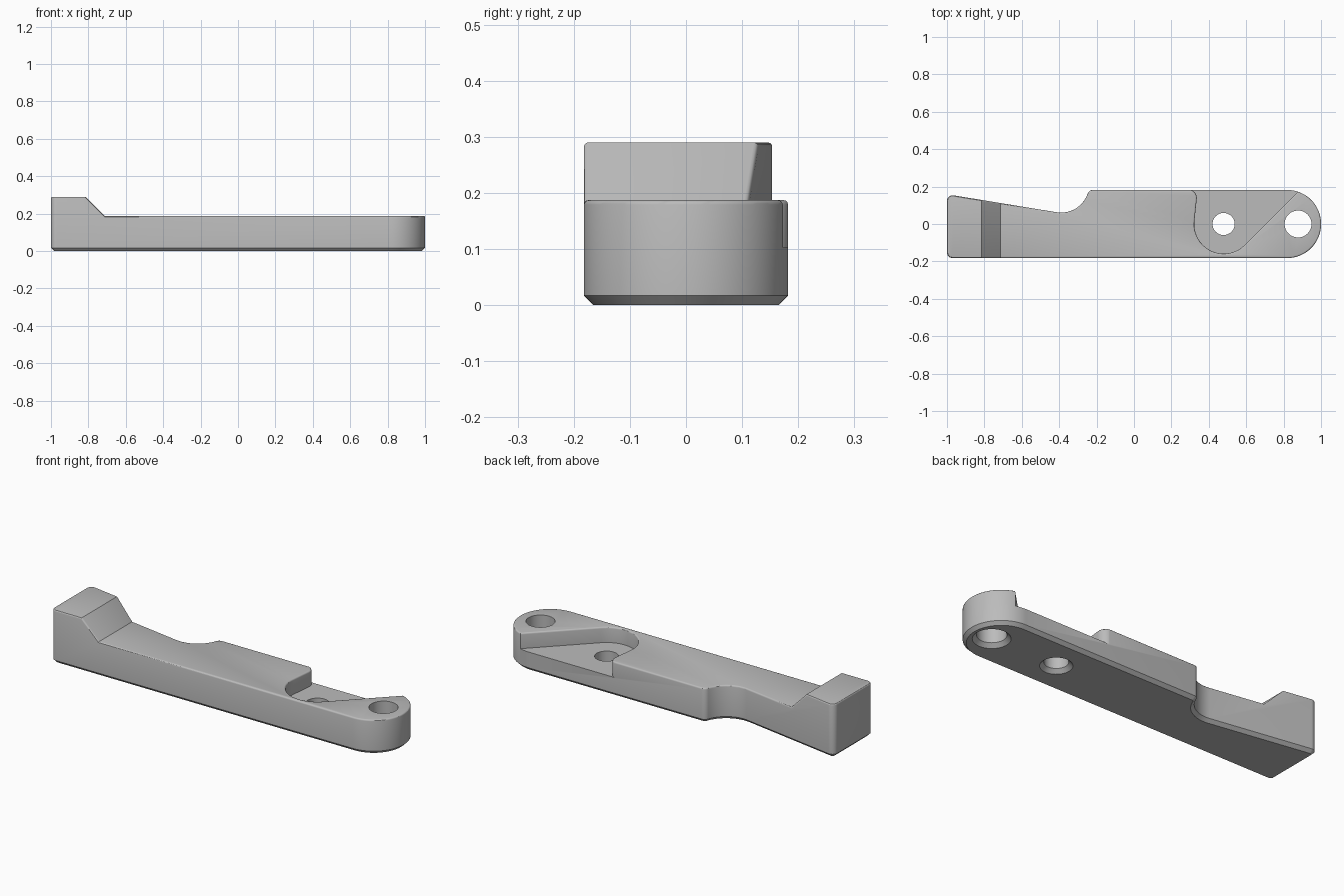
import bpy, bmesh, math
from mathutils import Vector

if "Cube" in bpy.data.objects:
    bpy.data.objects.remove(bpy.data.objects["Cube"], do_unlink=True)

W, DECK, TOP, CHAMFER = 0.182, 0.187, 0.29, 0.017
HOLES = [(0.877, 0.072), (0.479, 0.059)]

grey = bpy.data.materials.new("plain grey")
grey.use_nodes = True
grey.diffuse_color = (0.5, 0.5, 0.5, 1)
grey.node_tree.nodes["Principled BSDF"].inputs["Base Color"].default_value = (0.5, 0.5, 0.5, 1)


def fillet(corners):
    """Turn (x, y, radius) corners into an outline with rounded corners."""
    pts = [Vector((x, y, 0)) for x, y, r in corners]
    out = []
    for i, p in enumerate(pts):
        r = corners[i][2]
        if not r:
            out.append(p)
            continue
        a = (pts[i - 1] - p).normalized()
        b = (pts[(i + 1) % len(pts)] - p).normalized()
        half = a.angle(b) / 2
        mid = p + (a + b).normalized() * (r / math.sin(half))
        start = p + a * (r / math.tan(half)) - mid
        end = p + b * (r / math.tan(half)) - mid
        steps = max(4, round((math.pi - 2 * half) * (6 + 45 * r)))
        sweep = math.copysign(math.pi - 2 * half, start.cross(end).z)
        for k in range(steps + 1):
            t = sweep * k / steps
            c, s = math.cos(t), math.sin(t)
            out.append(mid + Vector((start.x * c - start.y * s, start.x * s + start.y * c, 0)))
    return out


def add_object(name, bm):
    bmesh.ops.recalc_face_normals(bm, faces=bm.faces)
    mesh = bpy.data.meshes.new(name)
    bm.to_mesh(mesh)
    bm.free()
    mesh.materials.append(grey)
    obj = bpy.data.objects.new(name, mesh)
    bpy.context.collection.objects.link(obj)
    return obj


def prism(points, direction):
    """Closed solid swept from a flat outline."""
    bm = bmesh.new()
    low = [bm.verts.new(p) for p in points]
    high = [bm.verts.new(p + Vector(direction)) for p in points]
    bm.faces.new(low)
    bm.faces.new(high)
    for i in range(len(low)):
        bm.faces.new((low[i - 1], low[i], high[i], high[i - 1]))
    bmesh.ops.recalc_face_normals(bm, faces=bm.faces)
    return bm


def cone(x, r1, r2, z1, z2):
    bm = bmesh.new()
    bmesh.ops.create_cone(bm, cap_ends=True, segments=48, radius1=r1, radius2=r2, depth=z2 - z1)
    bmesh.ops.translate(bm, verts=bm.verts, vec=(x, 0, (z1 + z2) / 2))
    return bm


def carve(obj, cutters):
    """Subtract the cutters, then remove them."""
    for c in cutters:
        mod = obj.modifiers.new("cut", 'BOOLEAN')
        mod.operation, mod.solver, mod.object = 'DIFFERENCE', 'EXACT', c
    deps = bpy.context.evaluated_depsgraph_get()
    mesh = bpy.data.meshes.new_from_object(obj.evaluated_get(deps))
    obj.modifiers.clear()
    obj.data = mesh
    for c in cutters:
        bpy.data.objects.remove(c, do_unlink=True)


# Lever body: rounded outline with a chamfered underside
outline = fillet([(-1, -W, 0.03), (1, -W, W - 0.001), (1, W, W - 0.001),
                  (-0.241, W, 0.03), (-0.291, 0.0425, 0.15), (-1, 0.159, 0.03)])
bm = prism(outline, (0, 0, TOP))
bottom = [e for e in bm.edges if all(v.co.z < 0.001 for v in e.verts)]
bmesh.ops.bevel(bm, geom=bottom, offset=CHAMFER, offset_type='OFFSET', segments=1,
                affect='EDGES', clamp_overlap=False)
lever = add_object("lever_body", bm)

# Lower deck with a sloped step up to the end block
step = [Vector((x, -1, z)) for x, z in
        [(-0.713, DECK), (1.2, DECK), (1.2, 0.4), (-0.926, 0.4)]]
cutters = [add_object("deck_cutter", prism(step, (0, 2, 0)))]

# Pivot pocket, open at the back
pocket = fillet([(0.2, 0.3, 0), (0.2, W + 0.002, 0), (0.3406, W + 0.002, 0.045),
                 (0.2764, -0.4276, 0.158), (1.004, 0.3, 0)])
bm = prism(pocket, (0, 0, 0.4))
bmesh.ops.translate(bm, verts=bm.verts, vec=(0, 0, 0.103))
cutters.append(add_object("pocket_cutter", bm))

# Two through holes, countersunk underneath
for x, r in HOLES:
    cutters.append(add_object("hole_cutter", cone(x, r, r, -0.1, 0.5)))
    cutters.append(add_object("countersink_cutter", cone(x, r + 0.03, r - 0.01, -0.01, 0.03)))
carve(lever, cutters)

# Soften the upper rims, leaving the holes crisp
bm = bmesh.new()
bm.from_mesh(lever.data)
bmesh.ops.remove_doubles(bm, verts=bm.verts, dist=0.001)
rims = []
for e in bm.edges:
    a, b = (v.co for v in e.verts)
    at_hole = any(math.hypot(a.x - x, a.y) < r + 0.003 for x, r in HOLES)
    if (len(e.link_faces) == 2 and not at_hole and min(a.z, b.z) > DECK - 0.01
            and abs(a.z - b.z) < 0.9 * (a - b).length
            and e.calc_face_angle_signed(0) > math.radians(50)):
        rims.append(e)
bmesh.ops.bevel(bm, geom=rims, offset=0.008, offset_type='OFFSET', segments=3,
                profile=0.5, affect='EDGES', clamp_overlap=False)
bm.to_mesh(lever.data)
bm.free()

bpy.ops.object.select_all(action='DESELECT')
lever.select_set(True)
bpy.context.view_layer.objects.active = lever
bpy.ops.object.shade_smooth_by_angle(angle=math.radians(30))
